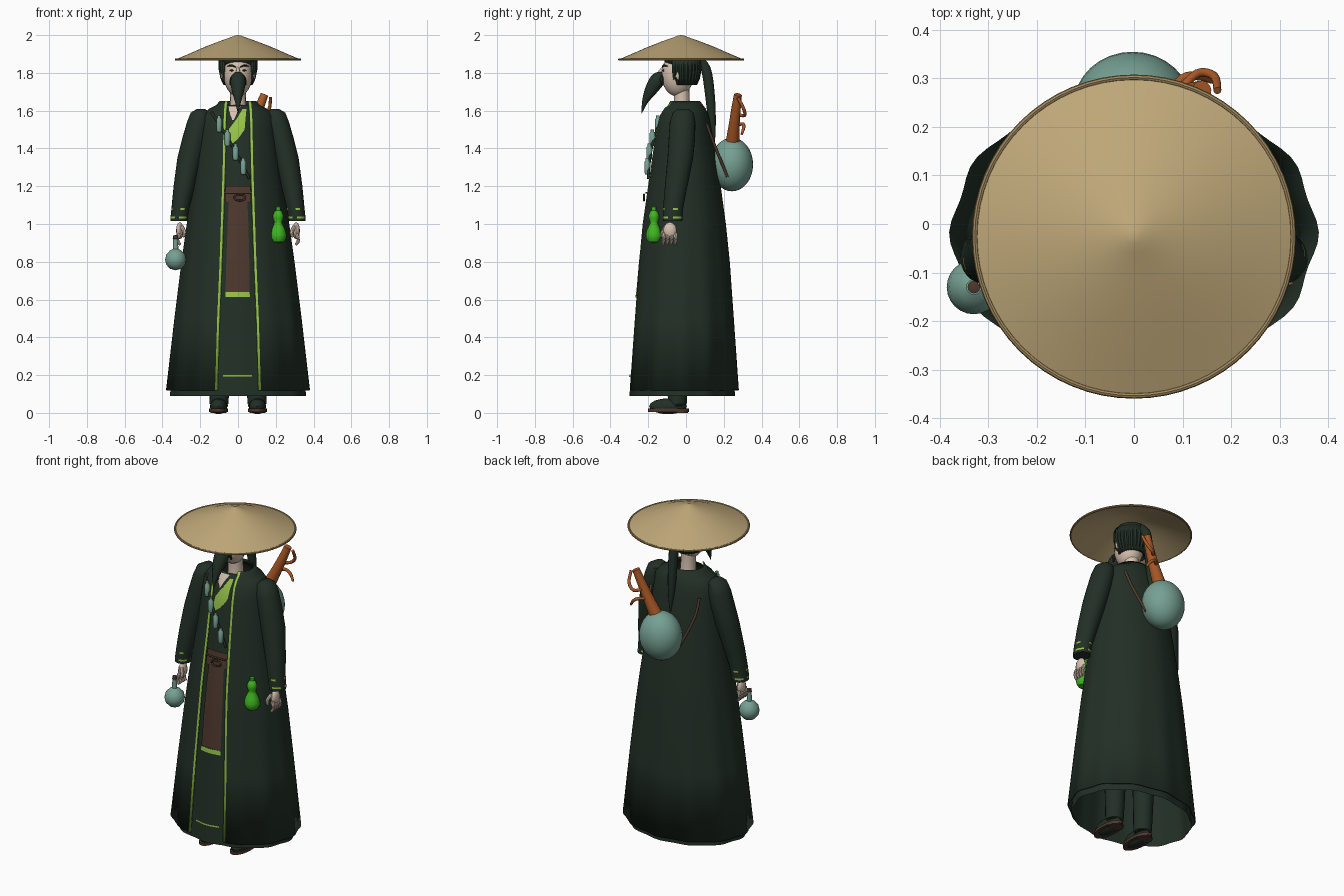
import bpy, bmesh, math
from mathutils import Vector

if "Cube" in bpy.data.objects:
    bpy.data.objects.remove(bpy.data.objects["Cube"])


def mat(name, r, g, b):
    m = bpy.data.materials.new(name)
    m.diffuse_color = (r, g, b, 1)
    m.use_nodes = True
    m.node_tree.nodes["Principled BSDF"].inputs["Base Color"].default_value = m.diffuse_color
    return m


GREEN = mat("dark green cloth", .016, .029, .019)
LIME = mat("lime trim", .31, .56, .07)
TAN = mat("straw", .52, .39, .19)
RIM = mat("dark straw", .36, .25, .11)
TEAL = mat("teal glaze", .18, .35, .29)
JADE = mat("bright green", .05, .47, .015)
ORANGE = mat("orange wood", .40, .10, .02)
BROWN = mat("brown leather", .075, .04, .027)
SKIN = mat("skin", .68, .54, .43)


def loft(name, rings, mats, closed=True, caps=True, rule=None, face_front=False):
    """Skin a list of equal-length rings; rule(row, column) picks the material."""
    mats = mats if isinstance(mats, list) else [mats]
    bm = bmesh.new()
    vs = [[bm.verts.new(p) for p in r] for r in rings]
    n = len(rings[0])
    for i in range(len(vs) - 1):
        for j in range(n if closed else n - 1):
            k = (j + 1) % n
            f = bm.faces.new((vs[i][j], vs[i][k], vs[i + 1][k], vs[i + 1][j]))
            f.material_index = rule(i, j) if rule else 0
    if caps and closed:
        bm.faces.new(vs[0])
        bm.faces.new(vs[-1])
    bmesh.ops.remove_doubles(bm, verts=bm.verts, dist=1e-5)
    bmesh.ops.recalc_face_normals(bm, faces=bm.faces)
    if face_front and sum(f.normal.y for f in bm.faces) > 0:
        bmesh.ops.reverse_faces(bm, faces=bm.faces)
    me = bpy.data.meshes.new(name)
    bm.to_mesh(me)
    bm.free()
    for m in mats:
        me.materials.append(m)
    ob = bpy.data.objects.new(name, me)
    bpy.context.collection.objects.link(ob)
    me.shade_smooth()
    me.set_sharp_from_angle(angle=math.radians(40))
    return ob


def ellipse(x, y, z, rx, ry, n=24):
    return [(x + rx * math.cos(t * math.tau / n), y + ry * math.sin(t * math.tau / n), z) for t in range(n)]


def lathe(name, x, y, prof, m, n=24, rule=None):
    return loft(name, [ellipse(x, y, z, r, r, n) for r, z in prof], m, rule=rule, caps=False)


def ball(name, c, r, m, n=20):
    rings = []
    for i in range(n // 2 + 1):
        t = math.pi * i / (n // 2)
        s = math.sin(t)
        rings.append(ellipse(c[0], c[1], c[2] - r[2] * math.cos(t), r[0] * s, r[1] * s, n))
    return loft(name, rings, m, caps=False)


def tube(name, pts, m, n=10, steps=4):
    """Smooth tapered tube through (x, y, z, radius) points."""
    p = [Vector(q) for q in pts]
    path = []
    for i in range(len(p) - 1):
        a, b, c, d = p[max(i - 1, 0)], p[i], p[i + 1], p[min(i + 2, len(p) - 1)]
        for k in range(steps):
            t = k / steps
            path.append(.5 * (2 * b + (c - a) * t + (2 * a - 5 * b + 4 * c - d) * t * t
                              + (3 * b - a - 3 * c + d) * t ** 3))
    path.append(p[-1])
    rings = []
    for i, q in enumerate(path):
        d = (path[min(i + 1, len(path) - 1)] - path[max(i - 1, 0)]).to_3d()
        rot = d.to_track_quat('Z', 'Y')
        rings.append([q.to_3d() + rot @ Vector(v) for v in ellipse(0, 0, 0, q[3], q[3], n)])
    return loft(name, rings, m)


# Coat cross-sections: height, half width, front y, back y, half width of the front opening
COAT = [(.12, .375, -.315, .275, .11), (.5, .333, -.285, .25, .098), (.8, .297, -.26, .23, .085),
        (1.0, .27, -.24, .21, .078), (1.3, .225, -.195, .17, .068), (1.5, .2, -.165, .135, .064),
        (1.575, .19, -.145, .12, .062), (1.61, .155, -.125, .105, .06), (1.63, .115, -.108, .09, .058),
        (1.65, .098, -.10, .075, .056)]


def section(z):
    z = min(max(z, COAT[0][0]), COAT[-1][0])
    for a, b in zip(COAT, COAT[1:]):
        if z <= b[0]:
            t = (z - a[0]) / (b[0] - a[0])
            return [u + (v - u) * t for u, v in zip(a, b)][1:]


def coat_point(a, z, d=0):
    rx, yf, yb, _ = section(z)
    k = 1 + .018 * max(0, 1 - z / 1.4) * math.cos(12 * a)
    return ((rx - d) * k * math.sin(a), (yf + yb) / 2 - ((yb - yf) / 2 - d) * k * math.cos(a), z)


def front_y(x, z, d=0):
    return coat_point(math.asin(max(-1, min(1, x / (section(z)[0] - d)))), z, d)[1]


def panel(name, rows, m, d=.013):
    """Thin plate following the robe front; rows are (z, left x, right x)."""
    rings = []
    for z, xl, xr in rows:
        xs = [xl + (xr - xl) * i / 6 for i in range(7)]
        rings.append([(x, front_y(x, z, d), z) for x in xs])
    return loft(name, rings, m, closed=False, face_front=True)


# Long open coat with lime front edges
rings = []
for row in COAT:
    z, rx, w = row[0], row[1], row[4]
    a0, a1 = math.asin(w / rx), math.asin((w + .013) / rx)
    half = [a0] + [a1 + (math.pi - a1) * i / 36 for i in range(37)]
    rings.append([coat_point(a, z) for a in half + [math.tau - a for a in half[-2::-1]]])
last = len(rings[0]) - 2
coat = loft("coat", rings, [GREEN, LIME], closed=False,
            rule=lambda i, j: int(j == last or j == 0))
sol = coat.modifiers.new("thickness", 'SOLIDIFY')
sol.thickness, sol.offset = .006, -1

# Inner robe, hanging a little lower
zs = [.09] + [r[0] for r in COAT[1:-1]]
loft("inner_robe", [[coat_point(math.tau * i / 72, z, .02) for i in range(72)]
                    for z in zs], GREEN, caps=False)

# Front plates: apron, belt, trims, lapel, neck opening
panel("apron", [(.64, -.066, .062), (.8, -.062, .06), (1.0, -.055, .055), (1.11, -.05, .05)], BROWN)
panel("belt", [(1.11, -.07, .07), (1.15, -.07, .07), (1.2, -.066, .066)], BROWN, .011)
panel("apron_hem", [(.61, -.07, .066), (.64, -.068, .064)], LIME, .011)
panel("robe_hem_stripe", [(.19, -.082, .078), (.203, -.082, .078)], LIME)
panel("lapel", [(1.41, -.062, -.05), (1.45, -.06, 0), (1.5, -.05, .035), (1.56, -.005, .04),
                (1.61, .025, .045)], LIME)
panel("chest_opening", [(1.55, -.03, -.022), (1.59, -.045, -.005), (1.625, -.05, .015)], SKIN, .012)
tube("belt_cord", [(x, front_y(x, 1.16, .006), 1.165, .005) for x in (-.07, 0, .07)], BROWN)
tube("buckle", [(.01 + .03 * math.cos(t), -.222, 1.14 + .016 * math.sin(t), .005)
                for t in [math.tau * i / 8 for i in range(9)]], BROWN)

# Chest strap and vials
tube("chest_strap", [(x, front_y(x, z) - .003, z, .007) for x, z in
                     ((-.14, 1.59), (-.1, 1.53), (-.04, 1.43), (.01, 1.34), (.06, 1.24))], GREEN)
for x, z in ((-.1, 1.53), (-.056, 1.455), (-.013, 1.38), (.028, 1.305)):
    lathe("vial", x, front_y(x, z) - .012, [(0, z - .045), (.012, z - .042), (.015, z - .03), (.015, z + .025),
                                            (.009, z + .032), (.009, z + .045), (0, z + .045)], TEAL, 12)

# Arms, hands and legs
SLEEVE = [(.195, -.015, 1.61, .02, .03), (.2, -.015, 1.59, .05, .055), (.208, -.018, 1.54, .062, .068),
          (.23, -.022, 1.45, .066, .07), (.255, -.03, 1.35, .066, .068), (.285, -.052, 1.2, .056, .06),
          (.305, -.068, 1.085, .047, .053), (.306, -.068, 1.075, .047, .053), (.311, -.07, 1.04, .046, .052),
          (.312, -.07, 1.03, .046, .052), (.313, -.07, 1.015, .045, .051)]
for s in (-1, 1):
    loft("sleeve", [ellipse(s * x, y, z, rx, ry) for x, y, z, rx, ry in SLEEVE], [GREEN, LIME],
         rule=lambda i, j: int(i == 8 and j % 6 < 4 or i == 6 and j % 6 < 2))
    hx = s * .308
    ball("palm", (hx, -.085, .965), (.02, .036, .045), SKIN, 12)
    for f in range(4):
        y = -.118 + f * .021
        tube("finger", [(hx, y, .95, .011), (hx + s * .012, y, .915, .01),
                        (hx - s * .002, y - .003, .89, .007)], SKIN, 8, 3)
    tube("thumb", [(hx - s * .01, -.105, .985, .011), (hx - s * .025, -.125, .955, .01),
                   (hx - s * .018, -.13, .93, .007)], SKIN, 8, 3)
    tube("trouser_leg", [(s * .1, -.045, .045, .046), (s * .1, -.045, .1, .052),
                         (s * .1, -.03, .7, .07)], GREEN, 16)
    ball("shoe", (s * .103, -.095, .035), (.046, .1, .042), GREEN, 16)
    loft("sole", [ellipse(s * .103, -.093, z, .05, .108) for z in (.006, .022)], BROWN)
    loft("heel", [ellipse(s * .103, -.03, z, .042, .04) for z in (0, .01)], BROWN)

# Head
tube("neck", [(0, -.02, 1.56, .05), (0, -.022, 1.65, .042), (0, -.025, 1.76, .042)], SKIN, 16)
ball("head", (0, -.045, 1.79), (.076, .085, .115), SKIN, 24)
tube("nose", [(0, -.122, 1.83, .006), (0, -.14, 1.795, .012), (0, -.125, 1.78, .006)], SKIN)
for s in (-1, 1):
    ball("eye", (s * .032, -.119, 1.813), (.013, .005, .005), GREEN, 10)
    tube("eyebrow", [(s * .012, -.125, 1.83, .003), (s * .035, -.118, 1.84, .005),
                     (s * .056, -.097, 1.835, .002)], GREEN, 8)
    tube("moustache", [(0, -.137, 1.785, .009), (s * .03, -.13, 1.77, .012),
                       (s * .042, -.125, 1.735, .004)], GREEN, 8)
    ball("ear", (s * .08, -.04, 1.79), (.012, .018, .028), SKIN, 10)
tube("beard", [(0, -.115, 1.79, .02), (0, -.148, 1.765, .04), (0, -.185, 1.71, .034),
               (0, -.216, 1.65, .017), (0, -.235, 1.585, .001)], GREEN, 14)
hair = [[((r + .003 * (-1) ** i) * math.sin(a), -.015 - (r + .003 * (-1) ** i) * .95 * math.cos(a), z)
         for i, a in enumerate([math.radians(52 + 256 * k / 40) for k in range(41)])]
        for z, r in ((1.735, .074), (1.77, .09), (1.82, .1), (1.88, .1))]
sol = loft("hair", hair, GREEN, closed=False).modifiers.new("thickness", 'SOLIDIFY')
sol.thickness = .012
ball("hair_crown", (0, -.02, 1.875), (.098, .098, .055), GREEN)
tube("ponytail", [(0, .06, 1.88, .022), (0, .105, 1.82, .026), (0, .125, 1.7, .026),
                  (0, .138, 1.55, .02), (0, .15, 1.42, .003)], GREEN, 12)

# Straw hat, hollow below
HX, HY = 0, -.026
lathe("hat", HX, HY, [(0, 2), (.015, 1.998), (.035, 1.99), (.1, 1.967), (.18, 1.936), (.25, 1.905), (.328, 1.872),
                      (.326, 1.866), (.25, 1.896), (.18, 1.926), (.1, 1.957), (0, 1.985)], TAN, 64)
lathe("hat_rim", HX, HY, [(.328 + .006 * math.cos(t), 1.871 + .006 * math.sin(t))
                          for t in [math.tau * i / 8 for i in range(9)]], RIM, 64)

# Big gourd on the back with its branching spout and straps
ball("back_gourd", (-.003, .243, 1.315), (.122, .112, .142), TEAL, 32)
tube("spout", [(.02, .245, 1.42, .038), (.07, .255, 1.52, .03), (.11, .265, 1.61, .025),
               (.14, .275, 1.685, .021)], ORANGE, 14)
tube("upper_twig", [(.09, .27, 1.58, .009), (.13, .31, 1.575, .009), (.165, .305, 1.61, .009),
                    (.172, .275, 1.67, .008)], ORANGE)
tube("lower_twig", [(.065, .26, 1.52, .009), (.1, .3, 1.53, .009), (.135, .305, 1.51, .009),
                    (.16, .295, 1.475, .006)], ORANGE)
tube("back_strap_left", [(-.165, .11, 1.53, .008), (-.16, .15, 1.42, .008), (-.1, .22, 1.25, .008)], BROWN)
tube("back_strap_right", [(.155, .11, 1.53, .008), (.14, .15, 1.42, .008), (.1, .22, 1.25, .008)], BROWN)

# Hanging flask and small bright gourd
lathe("flask", -.33, -.13, [(0, .755), (.03, .763), (.05, .785), (.056, .81), (.05, .838), (.03, .86), (.014, .868),
                            (.013, .92), (.016, .922), (0, .924)], TEAL)
lathe("flask_stopper", -.33, -.13, [(0, .92), (.013, .92), (.013, .938), (0, .942)], BROWN, 12)
lathe("small_gourd", .213, -.17, [(0, .9), (.03, .905), (.042, .925), (.043, .945), (.035, .975), (.022, 1.0),
                                  (.02, 1.01), (.027, 1.03), (.028, 1.045), (.02, 1.065), (.012, 1.072),
                                  (.013, 1.09), (0, 1.095)], JADE)
